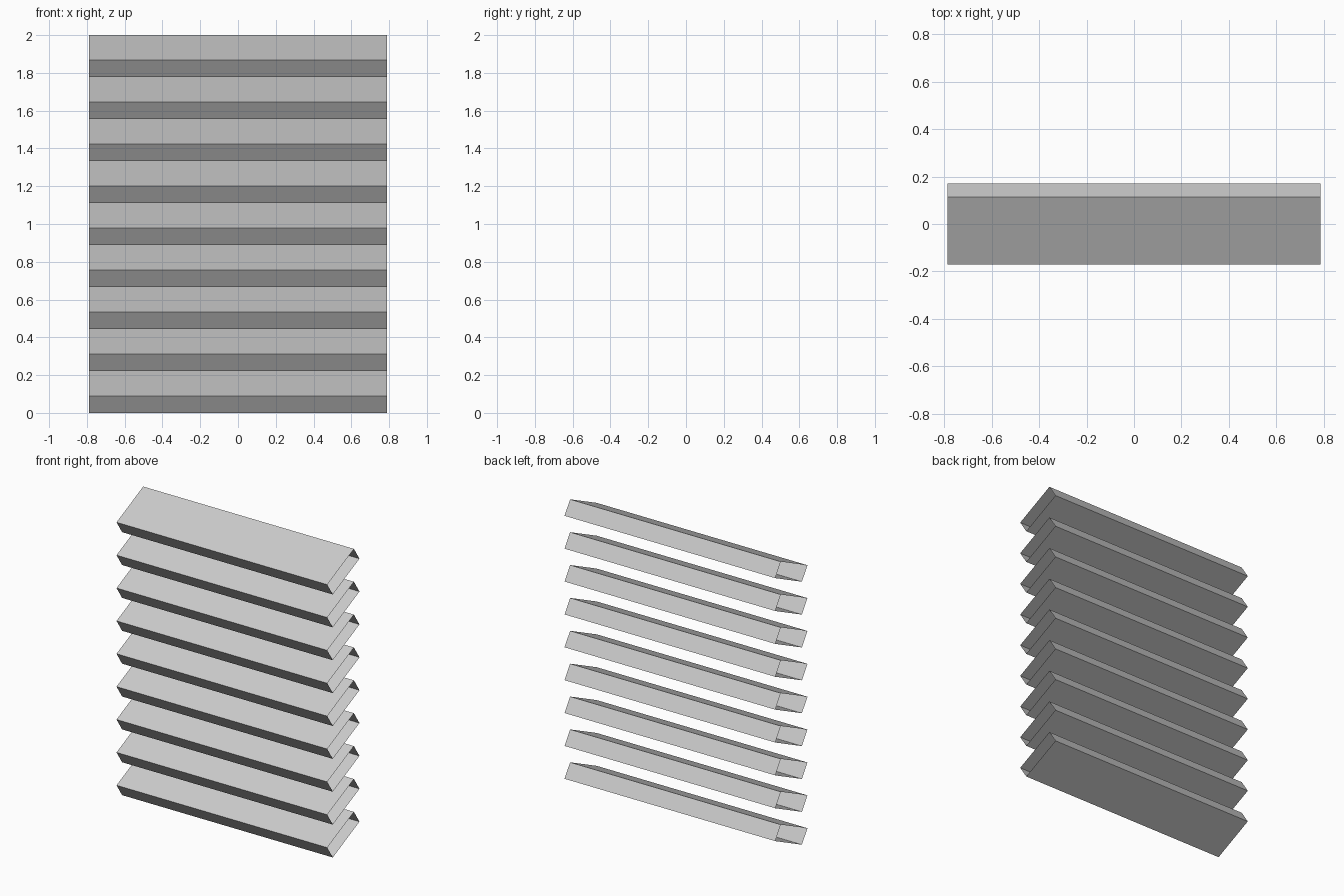
import bpy

if "Cube" in bpy.data.objects:
    bpy.data.objects.remove(bpy.data.objects["Cube"])

COUNT = 9
HALF_W = 0.788
SLAT_H = 0.222
PITCH = (2.0 - SLAT_H) / (COUNT - 1)

# Slanted slat cross-section (y, z): lower front, upper front, upper back, lower back
PROFILE = [(-0.113, 0.0), (-0.172, 0.089), (0.113, SLAT_H), (0.172, 0.133)]


def add_slat(index):
    """Hollow four-sided slat, open at both ends."""
    n = len(PROFILE)
    verts = [(x, y, z) for x in (-HALF_W, HALF_W) for y, z in PROFILE]
    faces = [(i, i + n, (i + 1) % n + n, (i + 1) % n) for i in range(n)]
    # wind the faces so that normals point outward
    faces = [f[::-1] for f in faces]
    mesh = bpy.data.meshes.new("slat")
    mesh.from_pydata(verts, [], faces)
    mesh.update()
    # make sure the upper sloping face looks up
    if mesh.polygons[1].normal.z < 0:
        mesh.flip_normals()
    slat = bpy.data.objects.new(f"slat_{index + 1}", mesh)
    slat.location.z = index * PITCH
    bpy.context.collection.objects.link(slat)


# Stack of blind slats
for i in range(COUNT):
    add_slat(i)
